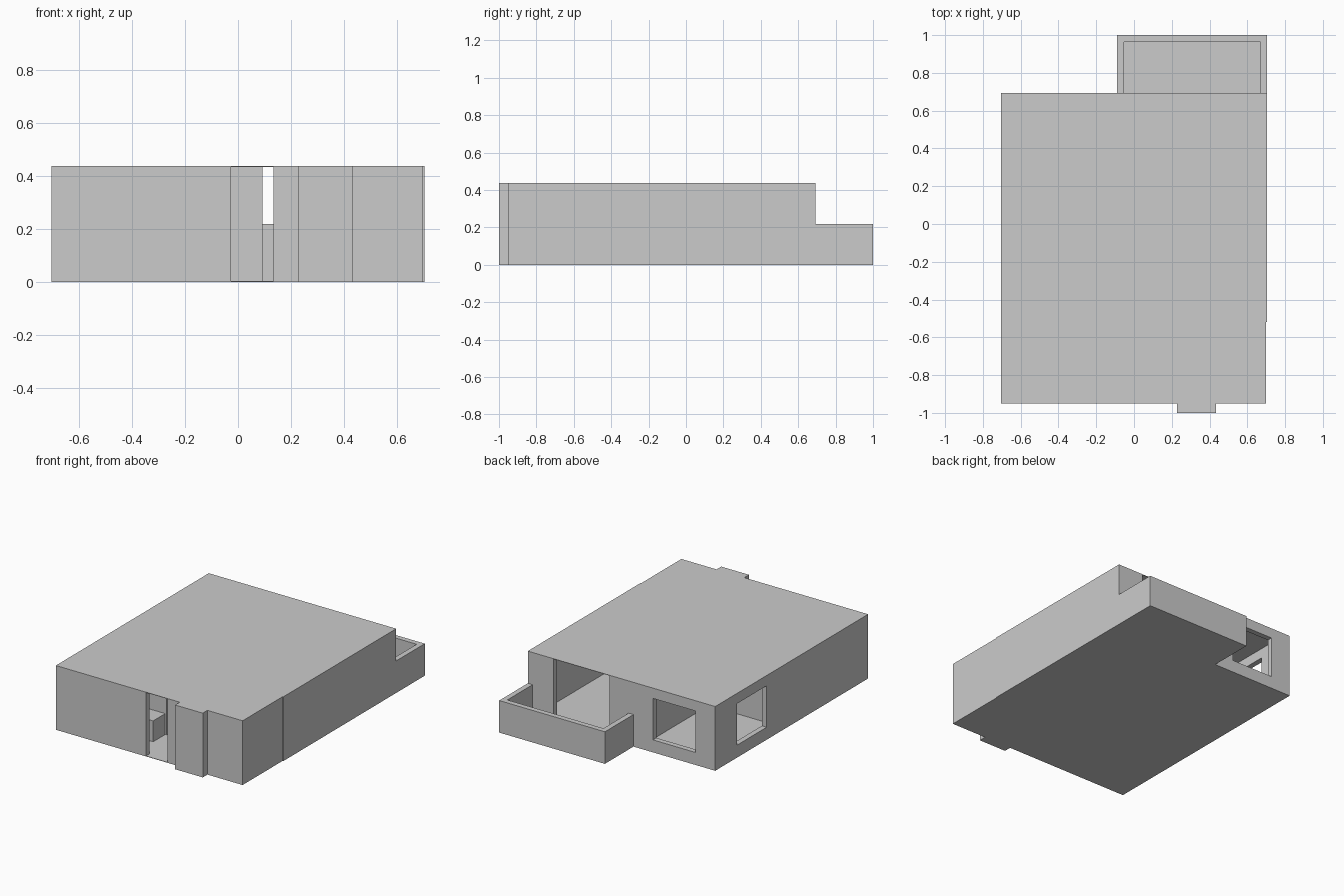
import bpy, bmesh

if "Cube" in bpy.data.objects:
    bpy.data.objects.remove(bpy.data.objects["Cube"])

H = 0.437      # storey height
T = 0.036      # outer wall thickness
SLAB = 0.003   # thin floor and roof sheets


def obj_from_bm(name, bm):
    bmesh.ops.recalc_face_normals(bm, faces=bm.faces)
    mesh = bpy.data.meshes.new(name)
    bm.to_mesh(mesh)
    bm.free()
    ob = bpy.data.objects.new(name, mesh)
    bpy.context.collection.objects.link(ob)
    return ob


def prism(name, outline, z0, z1):
    """Extrude a plan outline from z0 to z1."""
    bm = bmesh.new()
    face = bm.faces.new([bm.verts.new((x, y, z0)) for x, y in outline])
    ext = bmesh.ops.extrude_face_region(bm, geom=[face])
    for v in ext["geom"]:
        if isinstance(v, bmesh.types.BMVert):
            v.co.z = z1
    return obj_from_bm(name, bm)


def box(name, x0, x1, y0, y1, z0=SLAB, z1=H - SLAB):
    return prism(name, [(x0, y0), (x1, y0), (x1, y1), (x0, y1)], z0, z1)


def cut_window(wall, name, x0, x1, y0, y1):
    cutter = box(name, x0, x1, y0, y1, 0.085, 0.367)
    cutter.hide_render = True
    cutter.hide_set(True)
    cutter.display_type = 'WIRE'
    mod = wall.modifiers.new("window", 'BOOLEAN')
    mod.operation = 'DIFFERENCE'
    mod.solver = 'EXACT'
    mod.object = cutter


L, R, RF = -0.705, 0.705, 0.70        # left, right, right of the front bay
F, B, STEP = -0.95, 0.693, -0.52      # front, back, step in the right wall
BX0, BY1 = -0.09, 1.0                 # balcony left and back

# Floor and roof sheets
front_edge = [(L, F), (0.227, F), (0.227, -1.0), (0.435, -1.0), (0.435, F),
              (RF, F), (RF, STEP), (R, STEP)]
prism("floor", front_edge + [(R, BY1), (BX0, BY1), (BX0, B), (L, B)], 0, SLAB)
prism("roof", front_edge + [(R, B), (L, B)], H - SLAB, H)

# Front wall with entrance gap and projecting shaft
box("front_wall_left", L + T, -0.027, F, F + T)
prism("front_wall_right",
      [(0.135, F), (0.227, F), (0.227, -1.0), (0.435, -1.0), (0.435, F),
       (RF - T, F), (RF - T, F + T), (0.135, F + T)], SLAB, H - SLAB)

# Side walls
left_wall = box("left_wall", L, L + T, F, B)
cut_window(left_wall, "left_window_cutter", L - 0.1, L + 0.1, 0.14, 0.46)
prism("right_wall", [(RF - T, F), (RF, F), (RF, STEP), (R, STEP), (R, B),
                     (RF - T, B)], SLAB, H - SLAB)

# Back wall with window and balcony opening
back_wall = box("back_wall_left", L + T, 0.092, B - T, B)
cut_window(back_wall, "back_window_cutter", -0.555, -0.237, B - 0.1, B + 0.1)
box("back_wall_right", 0.51, RF - T, B - T, B)

# Balcony parapet
prism("balcony_parapet",
      [(BX0, B), (BX0, BY1), (R, BY1), (R, B), (R - T, B),
       (R - T, BY1 - T), (BX0 + T, BY1 - T), (BX0 + T, B)], SLAB, 0.218)

# Interior partitions
box("bedroom_side_wall", -0.13, -0.10, -0.62, B - T)
box("bedroom_front_wall", L + T, -0.13, -0.09, -0.06)
box("kitchen_back_wall", L + T, -0.10, -0.65 + 0.025, -0.595)
box("bathroom_side_wall", 0.20, 0.23, F + T, STEP - 0.03)
box("bathroom_back_wall", 0.20, RF - T, STEP - 0.03, STEP)

# Kitchen counter seen through the entrance
box("kitchen_counter", L + T, -0.11, -0.755, -0.625, SLAB, 0.145)
